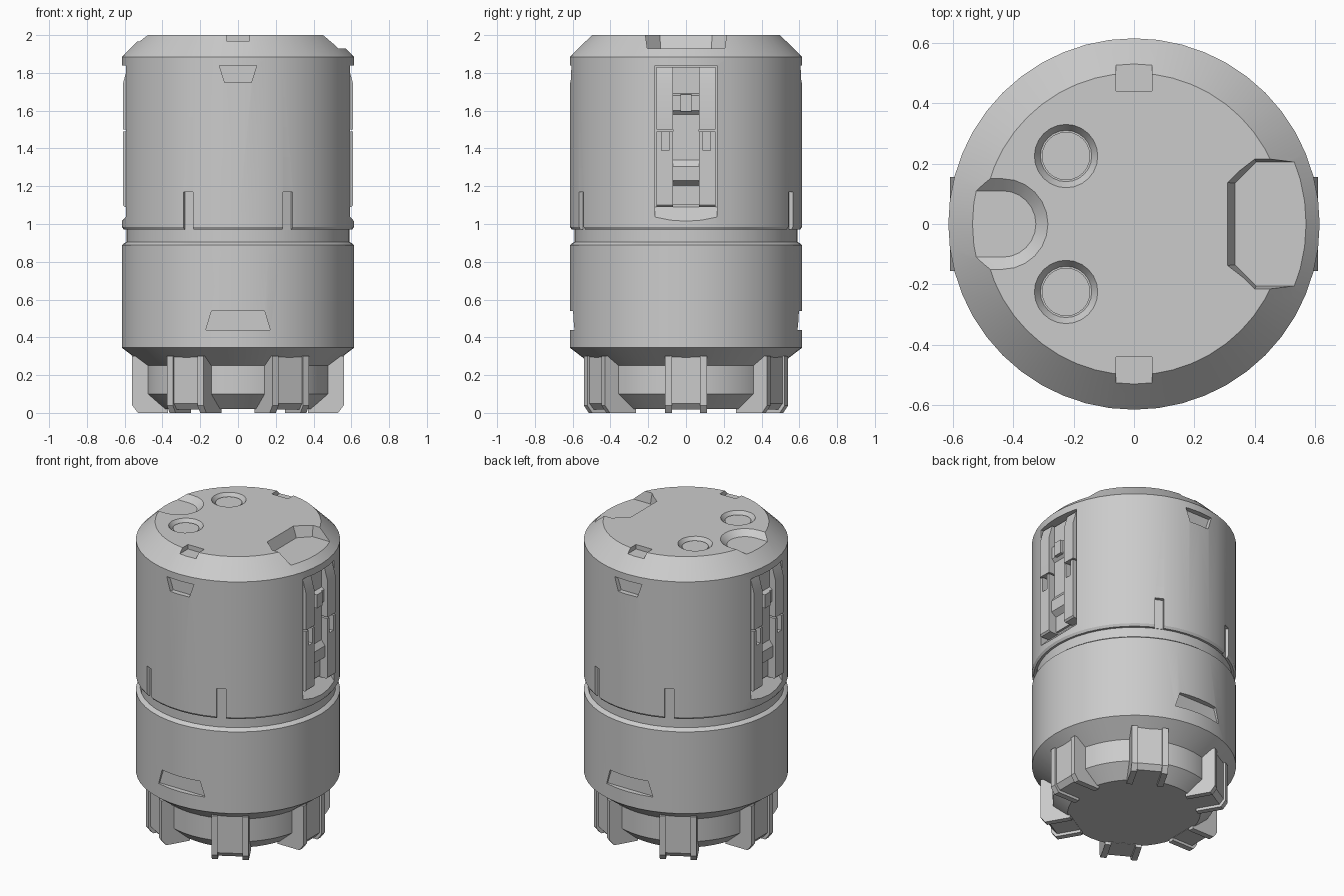
import bpy, bmesh
from math import sin, cos, pi, radians
from mathutils import Matrix

if "Cube" in bpy.data.objects:
    bpy.data.objects.remove(bpy.data.objects["Cube"])

SEG = 48


def loft(bm, *loops):
    """Closed solid through matching 3D loops; returns its vertices."""
    rings = [[bm.verts.new(p) for p in loop] for loop in loops]
    n = len(rings[0])
    for a, b in zip(rings, rings[1:]):
        for i in range(n):
            j = (i + 1) % n
            bm.faces.new((a[i], a[j], b[j], b[i]))
    bm.faces.new(rings[0][::-1])
    bm.faces.new(rings[-1])
    return [v for r in rings for v in r]


def circle(r, z, n=SEG, cx=0, cy=0):
    return [(cx + r * cos(2 * pi * i / n), cy + r * sin(2 * pi * i / n), z) for i in range(n)]


def lathe(bm, profile, n=SEG, cx=0, cy=0):
    return loft(bm, *[circle(r, z, n, cx, cy) for r, z in profile])


def extrude_y(bm, profile, y0, y1, angle=0):
    """Extrude an (x, z) profile along y, then turn it about z."""
    vs = loft(bm, [(x, y0, z) for x, z in profile], [(x, y1, z) for x, z in profile])
    bmesh.ops.rotate(bm, verts=vs, cent=(0, 0, 0), matrix=Matrix.Rotation(angle, 3, 'Z'))


def rect(x0, x1, z0, z1):
    return [(x0, z0), (x1, z0), (x1, z1), (x0, z1)]


def finish(bm, name, smooth=True):
    bmesh.ops.recalc_face_normals(bm, faces=bm.faces[:])
    me = bpy.data.meshes.new(name)
    bm.to_mesh(me)
    bm.free()
    ob = bpy.data.objects.new(name, me)
    bpy.context.collection.objects.link(ob)
    if smooth:
        shade(ob)
    return ob


def shade(ob):
    bpy.ops.object.select_all(action='DESELECT')
    ob.select_set(True)
    bpy.context.view_layer.objects.active = ob
    bpy.ops.object.shade_smooth_by_angle(angle=radians(20))


# Main turned body: base core, lower drum, groove, upper drum, bevelled top
bm = bmesh.new()
lathe(bm, [(.40, .02), (.49, .10), (.49, .25), (.615, .345), (.615, .888), (.60, .90),
           (.59, .905), (.59, .97), (.605, .97), (.615, .985), (.615, 1.885), (.50, 2.0)])
body = finish(bm, "canister_body", smooth=False)

# All recesses gathered in one cutter
bm = bmesh.new()
for turn in (0, pi):
    # side latch slot with sloping sill
    extrude_y(bm, [(.54, 1.84), (.54, 1.09), (.70, .93), (.70, 1.84)], -.165, .165, turn)
    # rim notch on the top
    extrude_y(bm, rect(.44, .70, 1.97, 2.1), -.06, .06, turn + pi / 2)
    # tall slits rising from the groove
    for s in (-1, 1):
        extrude_y(bm, rect(.592, .70, .95, 1.17), -.028, .028, turn + pi / 2 + s * radians(25.5))
    # trapezoid recesses, front and back
    for zb, zt, wb, wt in ((.44, .54, .17, .14), (1.75, 1.84, .07, .10)):
        shape = [(-wb, zb), (wb, zb), (wt, zt), (-wt, zt)]
        vs = loft(bm, *[[(x, y, z) for x, z in shape] for y in (-.58, -.70)])
        bmesh.ops.rotate(bm, verts=vs, cent=(0, 0, 0), matrix=Matrix.Rotation(turn, 3, 'Z'))


# faceted pocket on the right of the top
def pocket(x, xc, yi, yo, z):
    return [(.75, yo, z), (xc, yo, z), (x, yi, z), (x, -yi, z), (xc, -yo, z), (.75, -yo, z)]


loft(bm, pocket(.335, .405, .135, .205, 1.93), pocket(.285, .395, .14, .225, 2.07))


# rounded scoop on the left of the top
def scoop(r, z):
    arc = [(-.435 + r * cos(a), r * sin(a), z) for a in [-pi / 2 + pi * i / 12 for i in range(13)]]
    return arc + [(-.75, r, z), (-.75, -r, z)]


loft(bm, scoop(.11, 1.965), scoop(.19, 2.035))

# round button wells
for s in (-1, 1):
    lathe(bm, [(.085, 1.97), (.125, 2.03)], 24, -.225, s * .225)
cutter = finish(bm, "recess_cutter", smooth=False)
cutter.hide_render = True

mod = body.modifiers.new("recesses", 'BOOLEAN')
mod.operation = 'DIFFERENCE'
mod.solver = 'EXACT'
mod.object = cutter
bpy.context.view_layer.objects.active = body
bpy.ops.object.modifier_apply(modifier=mod.name)
bpy.data.objects.remove(cutter)
shade(body)

# Buttons in the wells
for s, label in ((-1, "front"), (1, "back")):
    bm = bmesh.new()
    lathe(bm, [(.08, 1.955), (.08, 1.982)], 24, -.225, s * .225)
    finish(bm, f"top_button_{label}")

# Side latches: two split rails and a stepped centre strip
low_rail = [(.53, 1.09), (.60, 1.09), (.61, 1.10), (.61, 1.49), (.53, 1.49)]
low_rail_cut = [(.53, 1.09), (.60, 1.09), (.61, 1.10), (.61, 1.39), (.575, 1.39),
                (.575, 1.49), (.53, 1.49)]
high_rail = [(.53, 1.50), (.61, 1.50), (.61, 1.74), (.585, 1.83), (.53, 1.83)]
strip = [(.53, 1.10), (.555, 1.10), (.555, 1.205), (.59, 1.23), (.59, 1.305), (.565, 1.34),
         (.565, 1.58), (.585, 1.60), (.585, 1.68), (.565, 1.69), (.565, 1.83), (.53, 1.83)]
for turn, label in ((0, "right"), (pi, "left")):
    bm = bmesh.new()
    for s in (-1, 1):
        extrude_y(bm, low_rail, s * .07, s * .09, turn)
        extrude_y(bm, low_rail_cut, s * .09, s * .13, turn)
        extrude_y(bm, low_rail, s * .13, s * .155, turn)
        extrude_y(bm, high_rail, s * .07, s * .155, turn)
    finish(bm, f"latch_rails_{label}")
    bm = bmesh.new()
    extrude_y(bm, strip, -.07, .07, turn)
    extrude_y(bm, rect(.55, .602, 1.595, 1.685), -.03, .03, turn)
    finish(bm, f"latch_strip_{label}")

# Six feet with a shallow channel down the face and underside
flank = [(.37, 0), (.53, 0), (.56, .04), (.56, .30), (.37, .30)]
channel = [(.37, .018), (.52, .018), (.547, .05), (.547, .30), (.37, .30)]
for i in range(6):
    bm = bmesh.new()
    extrude_y(bm, channel, -.075, .075, i * pi / 3)
    for s in (-1, 1):
        extrude_y(bm, flank, s * .075, s * .112, i * pi / 3)
    finish(bm, f"foot_{i + 1}")
